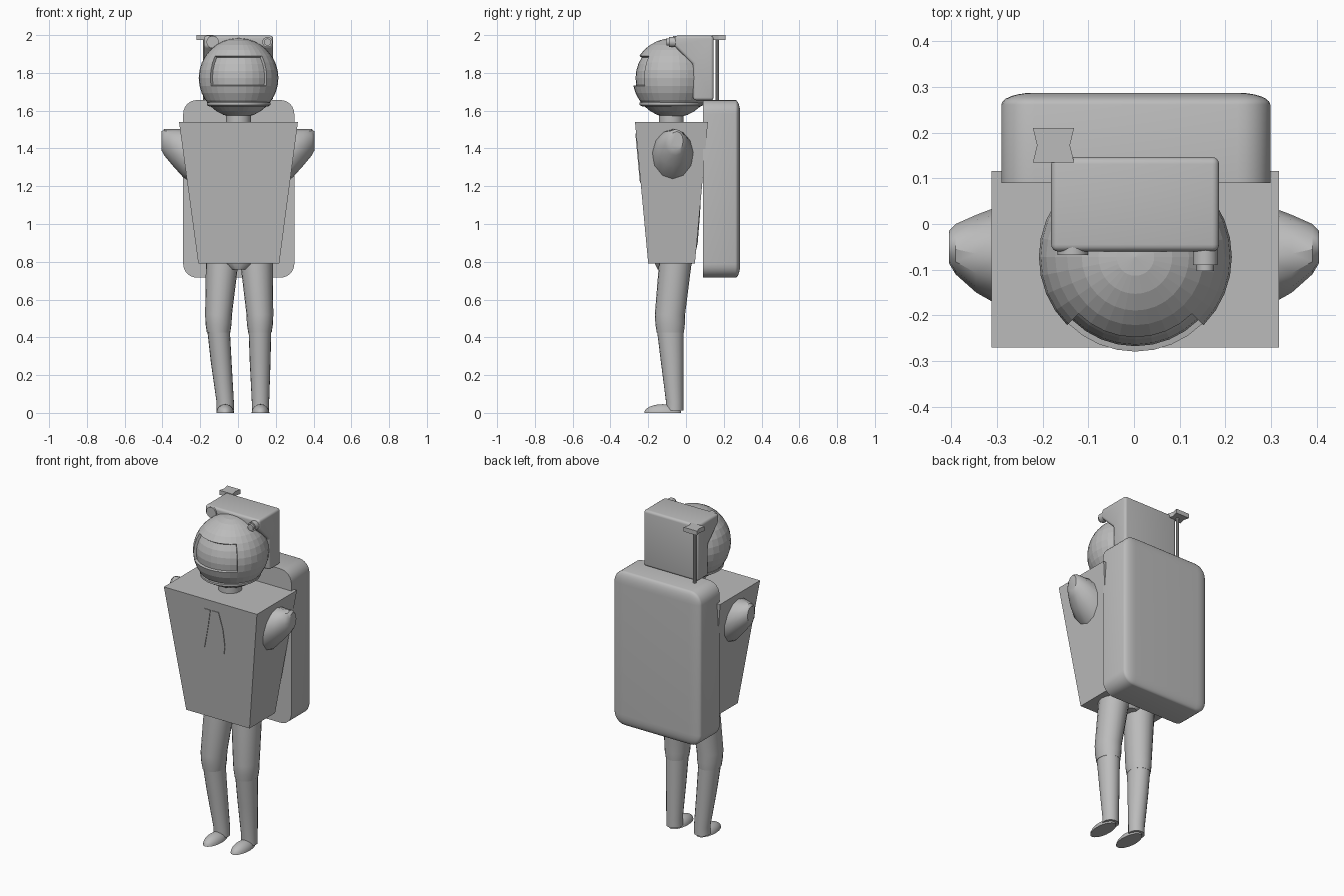
import bpy, bmesh, math
from mathutils import Vector

if "Cube" in bpy.data.objects:
    bpy.data.objects.remove(bpy.data.objects["Cube"])

grey = bpy.data.materials.new("suit grey")
grey.diffuse_color = (0.5, 0.5, 0.5, 1)
grey.use_nodes = True
grey.node_tree.nodes["Principled BSDF"].inputs["Base Color"].default_value = grey.diffuse_color


def finish(bm, name, smooth=None):
    bmesh.ops.recalc_face_normals(bm, faces=bm.faces[:])
    me = bpy.data.meshes.new(name)
    bm.to_mesh(me)
    bm.free()
    ob = bpy.data.objects.new(name, me)
    bpy.context.collection.objects.link(ob)
    me.materials.append(grey)
    if smooth:
        bpy.ops.object.select_all(action='DESELECT')
        ob.select_set(True)
        bpy.context.view_layer.objects.active = ob
        bpy.ops.object.shade_smooth_by_angle(angle=math.radians(smooth))
    return ob


def loft(name, rings, n=20, axis='z', smooth=35, mirror=1):
    """Join elliptical rings (cx, cy, cz, r1, r2) along z, x or y."""
    bm = bmesh.new()
    loops = []
    for cx, cy, cz, a, b in rings:
        loop = []
        for i in range(n):
            t = 2 * math.pi * i / n
            u, v = a * math.cos(t), b * math.sin(t)
            off = {'z': (u, v, 0), 'x': (0, u, v), 'y': (u, 0, v)}[axis]
            loop.append(bm.verts.new((mirror * (cx + off[0]), cy + off[1], cz + off[2])))
        loops.append(loop)
    for p, q in zip(loops, loops[1:]):
        for i in range(n):
            j = (i + 1) % n
            bm.faces.new((p[i], p[j], q[j], q[i]))
    bm.faces.new(loops[0])
    bm.faces.new(loops[-1])
    return finish(bm, name, smooth)


def prism(name, lower, upper, bevel=0, smooth=None):
    """Solid between two matching polygons."""
    bm = bmesh.new()
    p = [bm.verts.new(c) for c in lower]
    q = [bm.verts.new(c) for c in upper]
    n = len(p)
    bm.faces.new(p)
    bm.faces.new(q)
    for i in range(n):
        bm.faces.new((p[i], p[(i + 1) % n], q[(i + 1) % n], q[i]))
    bmesh.ops.recalc_face_normals(bm, faces=bm.faces[:])
    if bevel:
        bmesh.ops.bevel(bm, geom=bm.edges[:], offset=bevel, segments=4,
                        profile=0.5, affect='EDGES')
    return finish(bm, name, smooth)


def rect(x0, x1, y0, y1, z):
    return [(x0, y0, z), (x1, y0, z), (x1, y1, z), (x0, y1, z)]


# Tapered torso box
prism("torso", rect(-0.21, 0.218, -0.20, 0.047, 0.79),
      rect(-0.312, 0.317, -0.27, 0.116, 1.54))

# Inner body showing at the hips and back
loft("inner_body", [(0.003, -0.07, 0.76, 0.045, 0.08), (0.003, -0.065, 0.80, 0.11, 0.105),
                    (0.003, -0.06, 0.9, 0.14, 0.122), (0.003, -0.06, 1.05, 0.14, 0.134),
                    (0.003, -0.06, 1.2, 0.15, 0.142)])

# Backpack: rounded box, flattened in depth, with the front half cut flat
bm = bmesh.new()
bmesh.ops.create_cube(bm, size=1)
for v in bm.verts:
    v.co = Vector((v.co.x * 0.588, v.co.y * 1.1, v.co.z * 0.94))
bmesh.ops.bevel(bm, geom=bm.edges[:], offset=0.072, segments=6, profile=0.5, affect='EDGES')
for v in bm.verts:
    v.co = Vector((v.co.x + 0.004, v.co.y * 0.36 + 0.089, v.co.z + 1.186))
cut = bmesh.ops.bisect_plane(bm, geom=bm.verts[:] + bm.edges[:] + bm.faces[:],
                             plane_co=(0, 0.09, 0), plane_no=(0, -1, 0), clear_outer=True)
bmesh.ops.holes_fill(bm, edges=[e for e in bm.edges if e.is_boundary])
finish(bm, "backpack", 35)

# Legs and feet
for side, hip, knee, ankle in (("right", -0.085, -0.103, -0.068), ("left", 0.099, 0.116, 0.119)):
    loft(side + "_thigh", [(hip, -0.055, 0.84, 0.087, 0.088), (hip, -0.058, 0.78, 0.085, 0.086),
                           (knee, -0.085, 0.52, 0.071, 0.08), (knee, -0.084, 0.47, 0.069, 0.078),
                           (knee, -0.083, 0.425, 0.062, 0.072)])
    loft(side + "_shin", [(knee, -0.083, 0.44, 0.06, 0.071), (knee * 0.6 + ankle * 0.4, -0.073, 0.27, 0.055, 0.06),
                          (ankle, -0.06, 0.06, 0.046, 0.046), (ankle, -0.06, 0.012, 0.046, 0.046)])
    bm = bmesh.new()
    bmesh.ops.create_uvsphere(bm, u_segments=20, v_segments=12, radius=1)
    bmesh.ops.bisect_plane(bm, geom=bm.verts[:] + bm.edges[:] + bm.faces[:],
                           plane_co=(0, 0, 0), plane_no=(0, 0, -1), clear_outer=True)
    bmesh.ops.holes_fill(bm, edges=[e for e in bm.edges if e.is_boundary])
    for v in bm.verts:
        v.co = Vector((v.co.x * 0.047 + ankle, v.co.y * 0.098 - 0.123, v.co.z * 0.046))
    finish(bm, side + "_foot", 40)

# Arm stubs leaving the torso sides
for side, m in (("left", 1), ("right", -1)):
    loft(side + "_arm", [(0.2, -0.07, 1.34, 0.112, 0.15), (0.29, -0.07, 1.375, 0.111, 0.128),
                         (0.345, -0.065, 1.405, 0.085, 0.097), (0.39, -0.055, 1.432, 0.055, 0.07),
                         (0.405, -0.05, 1.44, 0.035, 0.05)], n=12, axis='x', mirror=m)


# Hands breaking through the chest, as thin plates on the sloping front
def chest(points, lift):
    return [(x, -0.20 - 0.07 * (z - 0.79) / 0.75 - lift, z) for x, z in points]


for side, pts in (("right", [(-0.04, 1.48), (0, 1.48), (-0.02, 1.38), (-0.055, 1.23), (-0.07, 1.25), (-0.06, 1.36)]),
                  ("left", [(0.005, 1.48), (0.055, 1.48), (0.078, 1.38), (0.085, 1.27), (0.075, 1.22), (0.052, 1.22), (0.035, 1.38)])):
    prism(side + "_hand", chest(pts, -0.004), chest(pts, 0.004))

# Neck and collar ring
loft("neck", [(0.002, -0.078, 1.52, 0.066, 0.066), (0.002, -0.078, 1.59, 0.066, 0.066)])
loft("collar", [(0.003, -0.077, 1.622, 0.155, 0.155), (0.003, -0.077, 1.63, 0.168, 0.168),
                (0.003, -0.077, 1.642, 0.168, 0.168), (0.003, -0.077, 1.648, 0.16, 0.16)], n=32)

# Helmet with the visor sunk into the front
R, C = 0.211, Vector((0.003, -0.072, 1.773))
bm = bmesh.new()
bmesh.ops.create_uvsphere(bm, u_segments=32, v_segments=16, radius=R)
window = []
for f in bm.faces:
    c = f.calc_center_median()
    az = math.degrees(math.atan2(c.x, -c.y))
    el = math.degrees(math.asin(c.z / c.length))
    if abs(az) < 45 and -11.25 < el < 33.75:
        window.append(f)
out = bmesh.ops.extrude_face_region(bm, geom=window)
for v in [g for g in out["geom"] if isinstance(g, bmesh.types.BMVert)]:
    v.co *= 0.925
bmesh.ops.delete(bm, geom=[f for f in window if f.is_valid], context='FACES')
bmesh.ops.translate(bm, verts=bm.verts[:], vec=C)
finish(bm, "helmet")

# Equipment box behind and over the helmet
profile = [(-0.06, 1.997), (-0.06, 1.94), (0.038, 1.845), (0.038, 1.655), (0.146, 1.655), (0.146, 1.997)]
prism("equipment_box", [(-0.181, y, z) for y, z in profile],
      [(0.186, y, z) for y, z in profile], bevel=0.015, smooth=35)

# Lamps on the front corners of the box
for name, x, y0, y1, r in (("right_lamp", -0.134, -0.068, 0.0, 0.033),
                           ("left_lamp", 0.156, -0.09, 0.0, 0.027),
                           ("left_lamp_lens", 0.156, -0.103, -0.08, 0.019)):
    loft(name, [(x, y0, 1.963, r, r), (x, y1, 1.963, r, r)], n=16, axis='y')

# Antenna rod with a waisted head
loft("antenna_rod", [(-0.176, 0.166, 1.655, 0.009, 0.009), (-0.176, 0.166, 1.98, 0.009, 0.009)], n=10)
bow = [(-0.221, 0.135), (-0.131, 0.135), (-0.140, 0.172), (-0.131, 0.21), (-0.221, 0.21), (-0.212, 0.172)]
prism("antenna_head", [(x, y, 1.973) for x, y in bow], [(x, y, 2.0) for x, y in bow])
